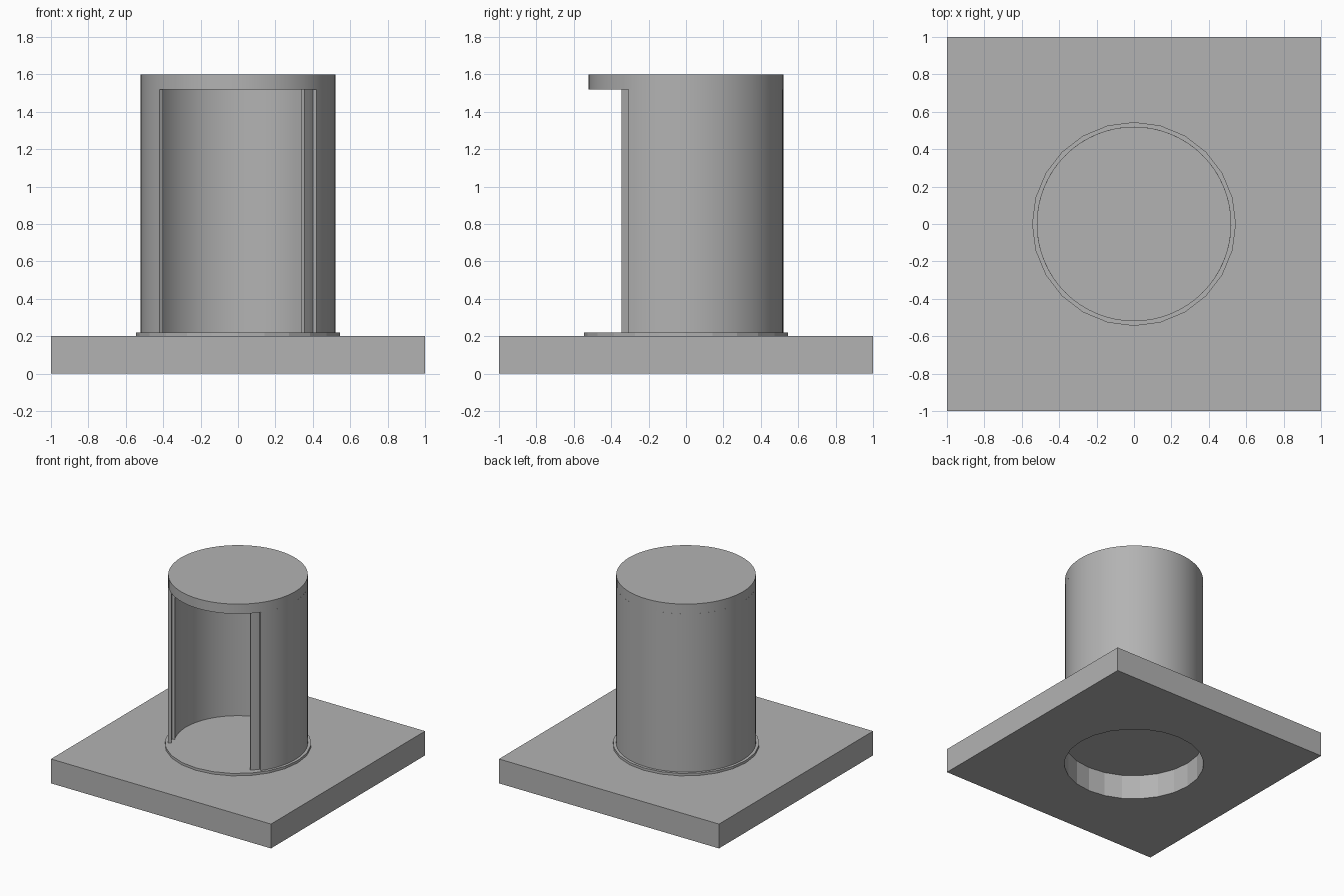
import bpy, bmesh, math

if "Cube" in bpy.data.objects:
    bpy.data.objects.remove(bpy.data.objects["Cube"])

grey = bpy.data.materials.new("plain_grey")
grey.diffuse_color = (0.45, 0.45, 0.45, 1)
grey.use_nodes = True
grey.node_tree.nodes["Principled BSDF"].inputs["Base Color"].default_value = grey.diffuse_color


def finish(bm, name, smooth=True):
    bmesh.ops.recalc_face_normals(bm, faces=bm.faces)
    mesh = bpy.data.meshes.new(name)
    bm.to_mesh(mesh)
    bm.free()
    mesh.materials.append(grey)
    ob = bpy.data.objects.new(name, mesh)
    bpy.context.collection.objects.link(ob)
    if smooth:
        bpy.ops.object.select_all(action='DESELECT')
        ob.select_set(True)
        bpy.context.view_layer.objects.active = ob
        bpy.ops.object.shade_smooth_by_angle(angle=math.radians(30))
    return ob


def disc(name, radius, z0, z1, sides, smooth):
    bm = bmesh.new()
    ring = [bm.verts.new((radius * math.cos(math.tau * i / sides),
                          radius * math.sin(math.tau * i / sides), z0)) for i in range(sides)]
    face = bm.faces.new(ring)
    out = bmesh.ops.extrude_face_region(bm, geom=[face], use_keep_orig=True)
    top = [v for v in out["geom"] if isinstance(v, bmesh.types.BMVert)]
    bmesh.ops.translate(bm, verts=top, vec=(0, 0, z1 - z0))
    return finish(bm, name, smooth)


def curved_wall(name, r_in, r_out, z0, z1, start, end, steps):
    """Partial tube between two angles in degrees, closed at both ends."""
    bm = bmesh.new()
    rows = []
    for i in range(steps + 1):
        a = math.radians(start + (end - start) * i / steps)
        c, s = math.cos(a), math.sin(a)
        rows.append([bm.verts.new((r * c, r * s, z)) for r, z in
                     ((r_in, z0), (r_out, z0), (r_out, z1), (r_in, z1))])
    for a, b in zip(rows, rows[1:]):
        for k in range(4):
            n = (k + 1) % 4
            bm.faces.new((a[k], a[n], b[n], b[k]))
    bm.faces.new(rows[0])
    bm.faces.new(rows[-1])
    return finish(bm, name)


# Square base plate with a round hole right through it
bm = bmesh.new()
bmesh.ops.create_cube(bm, size=1)
for v in bm.verts:
    v.co = (v.co.x * 2, v.co.y * 2, (v.co.z + 0.5) * 0.2)
base = finish(bm, "base_plate", False)
cutter = disc("hole_cutter", 0.525, -0.1, 0.3, 24, False)
cutter.hide_render = True
cutter.hide_set(True)
cut = base.modifiers.new("round_hole", 'BOOLEAN')
cut.operation = 'DIFFERENCE'
cut.solver = 'EXACT'
cut.object = cutter

# Thin floor covering the hole
disc("floor_disc", 0.545, 0.2, 0.22, 24, False)

# Fixed outer wall with the doorway at the front
curved_wall("outer_wall", 0.496, 0.52, 0.22, 1.52, -36.2, 216, 64)

# Turning inner shell, its opening slightly rotated
curved_wall("inner_shell", 0.474, 0.495, 0.22, 1.52, -44.3, 208, 64)

# Roof closing the top of the booth
disc("roof", 0.52, 1.52, 1.6, 64, True)
